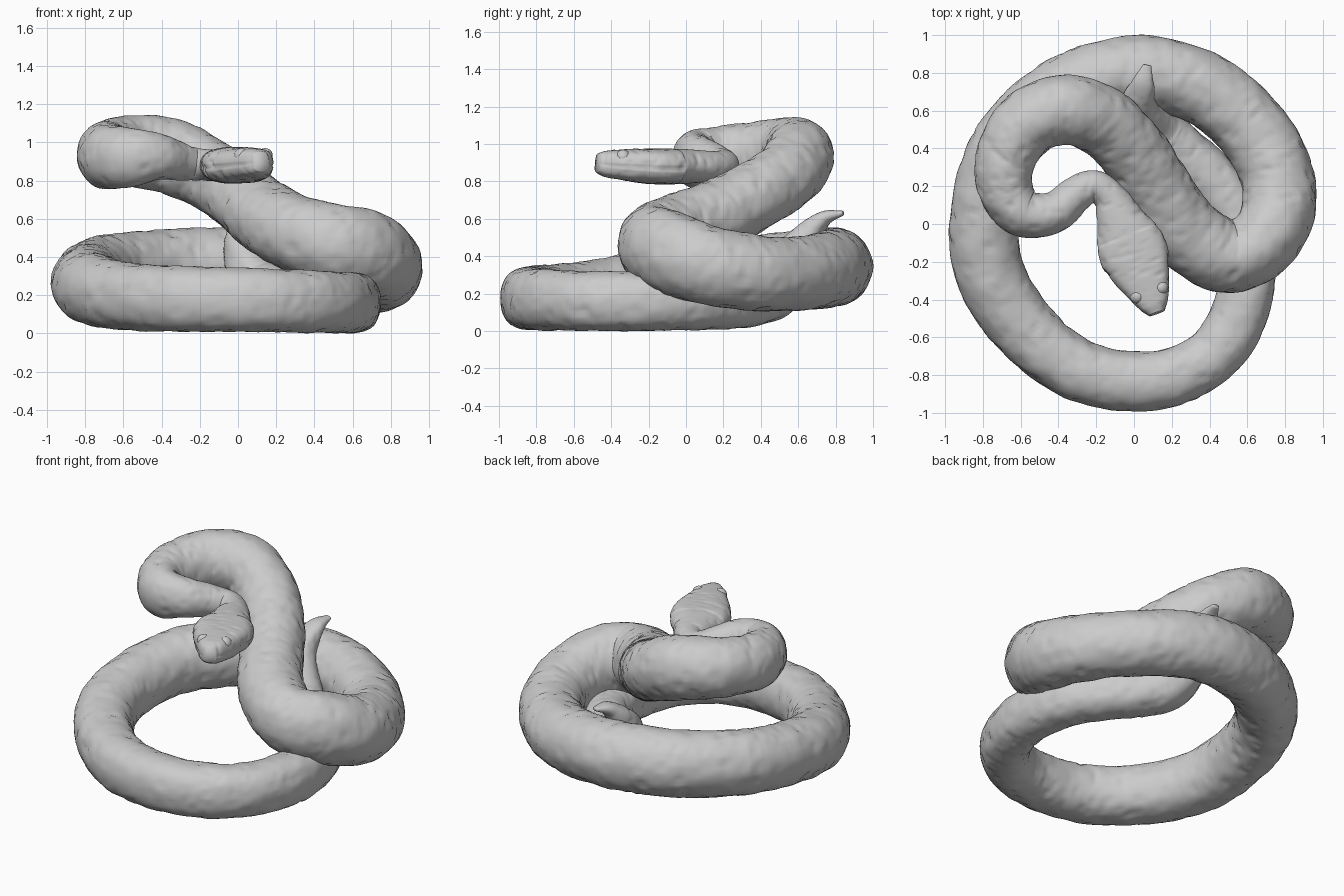
import bpy, bmesh, math
from mathutils import Vector, noise

cube = bpy.data.objects.get("Cube")
if cube:
    bpy.data.objects.remove(cube, do_unlink=True)

grey = bpy.data.materials.new("plain grey")
grey.use_nodes = True
colour = (0.6, 0.6, 0.6, 1)
grey.diffuse_color = colour
grey.node_tree.nodes["Principled BSDF"].inputs["Base Color"].default_value = colour

SIDES, STEPS = 48, 16

# Stations from tail tip to snout: x, y, z, half width, half height
tail = [
    (.07, .84, .632, .022, .012), (.045, .73, .595, .065, .045),
    (.025, .615, .46, .10, .095), (.11, .49, .25, .145, .15),
    (.26, .37, .185, .145, .155), (.44, .20, .165, .145, .155),
]
lower_coil = [
    (.56, 0, .16, .15, .155), (.60, -.28, .16, .15, .16),
    (.52, -.56, .162, .15, .16), (.34, -.75, .168, .15, .165),
    (.05, -.835, .175, .158, .168), (-.30, -.77, .18, .165, .172),
    (-.59, -.54, .195, .175, .178), (-.765, -.25, .235, .185, .188),
]
back_coil = [
    (-.785, .08, .28, .185, .193), (-.69, .39, .315, .185, .20),
    (-.465, .635, .335, .19, .205), (-.20, .765, .345, .195, .208),
    (.08, .80, .342, .195, .208), (.36, .72, .322, .195, .202),
    (.59, .54, .305, .195, .197), (.735, .32, .315, .195, .205),
]
raised_coil = [
    (.768, .09, .36, .195, .212), (.67, -.10, .425, .19, .222),
    (.49, -.17, .465, .195, .212), (.28, -.05, .535, .20, .20),
    (.13, .16, .62, .195, .19), (.01, .36, .72, .185, .185),
    (-.15, .53, .83, .185, .185), (-.36, .605, .93, .185, .20),
    (-.57, .53, .955, .175, .185), (-.68, .34, .94, .16, .175),
    (-.675, .17, .925, .145, .17), (-.58, .055, .92, .128, .158),
    (-.425, .063, .925, .11, .125), (-.31, .155, .90, .095, .10),
]
neck = [
    (-.22, .20, .885, .085, .085), (-.135, .15, .88, .088, .082),
    (-.085, .05, .88, .12, .088),
]
head = [
    (-.04, -.06, .88, .165, .094), (.005, -.17, .88, .18, .095),
    (.045, -.27, .885, .15, .09), (.08, -.36, .89, .112, .08),
    (.105, -.43, .895, .078, .07), (.12, -.472, .90, .045, .052),
]
stations = tail + lower_coil + back_coil + raised_coil + neck + head
resting_end = len(tail) + len(lower_coil)
head_start = len(stations) - len(head)


def spline(points):
    """Smooth interpolation of position and girth through all stations."""
    rows = [Vector(p) for p in points]
    rows = [2 * rows[0] - rows[1]] + rows + [2 * rows[-1] - rows[-2]]
    out = []
    for i in range(1, len(rows) - 2):
        a, b, c, d = rows[i - 1:i + 3]
        for s in range(STEPS):
            t = s / STEPS
            out.append(0.5 * (2 * b + (c - a) * t + (2 * a - 5 * b + 4 * c - d) * t ** 2
                              + (3 * b - a - 3 * c + d) * t ** 3))
    out.append(rows[-2])
    return out


def add_object(name, bm):
    bmesh.ops.recalc_face_normals(bm, faces=bm.faces)
    mesh = bpy.data.meshes.new(name)
    bm.to_mesh(mesh)
    bm.free()
    mesh.materials.append(grey)
    mesh.polygons.foreach_set("use_smooth", [True] * len(mesh.polygons))
    obj = bpy.data.objects.new(name, mesh)
    bpy.context.collection.objects.link(obj)


# Snake body: one tapering oval tube from tail tip to snout
path = spline(stations)
bm = bmesh.new()
rings = []
for i, row in enumerate(path):
    centre = Vector(row[:3])
    along = Vector(path[min(i + 1, len(path) - 1)][:3]) - Vector(path[max(i - 1, 0)][:3])
    along.normalize()
    side = along.cross(Vector((0, 0, 1))).normalized()
    up = side.cross(along)
    station = i / STEPS
    on_head = station > head_start
    # The resting coil is slightly squashed, the skull is boxier still
    squareness = 0.12 if on_head else 0.06 * min(max((resting_end - station) / 3, 0), 1)
    ring = []
    for k in range(SIDES):
        angle = math.tau * k / SIDES
        c, s = math.cos(angle), math.sin(angle)
        offset = (side * c * row[3] + up * s * row[4]) * (c ** 4 + s ** 4) ** -squareness
        # Mouth crease along both sides of the head
        if on_head and abs(s + 0.13) < 0.05:
            offset *= 0.94
        # Lumpy skin with small scattered dents
        point = centre + offset
        lump = noise.noise(point * 10) * 0.035 - max(noise.noise(point * 24) - 0.15, 0) * 0.1
        ring.append(bm.verts.new(centre + offset * (1 + lump)))
    rings.append(ring)
for a, b in zip(rings, rings[1:]):
    for k in range(SIDES):
        n = (k + 1) % SIDES
        bm.faces.new((a[k], a[n], b[n], b[k]))
bm.faces.new(rings[0])
bm.faces.new(rings[-1])
add_object("snake_body", bm)

# Brow ridges: soft domes mostly sunk into the skull, one on each side
axis = (Vector(head[4][:3]) - Vector(head[2][:3])).normalized()
side = axis.cross(Vector((0, 0, 1))).normalized()
middle = Vector(head[3][:3]) + Vector((0, 0, .04))
for name, sign in (("right_brow", 1), ("left_brow", -1)):
    bm = bmesh.new()
    bmesh.ops.create_uvsphere(bm, u_segments=16, v_segments=10, radius=.04)
    bmesh.ops.translate(bm, vec=middle + side * sign * .066, verts=bm.verts)
    add_object(name, bm)
